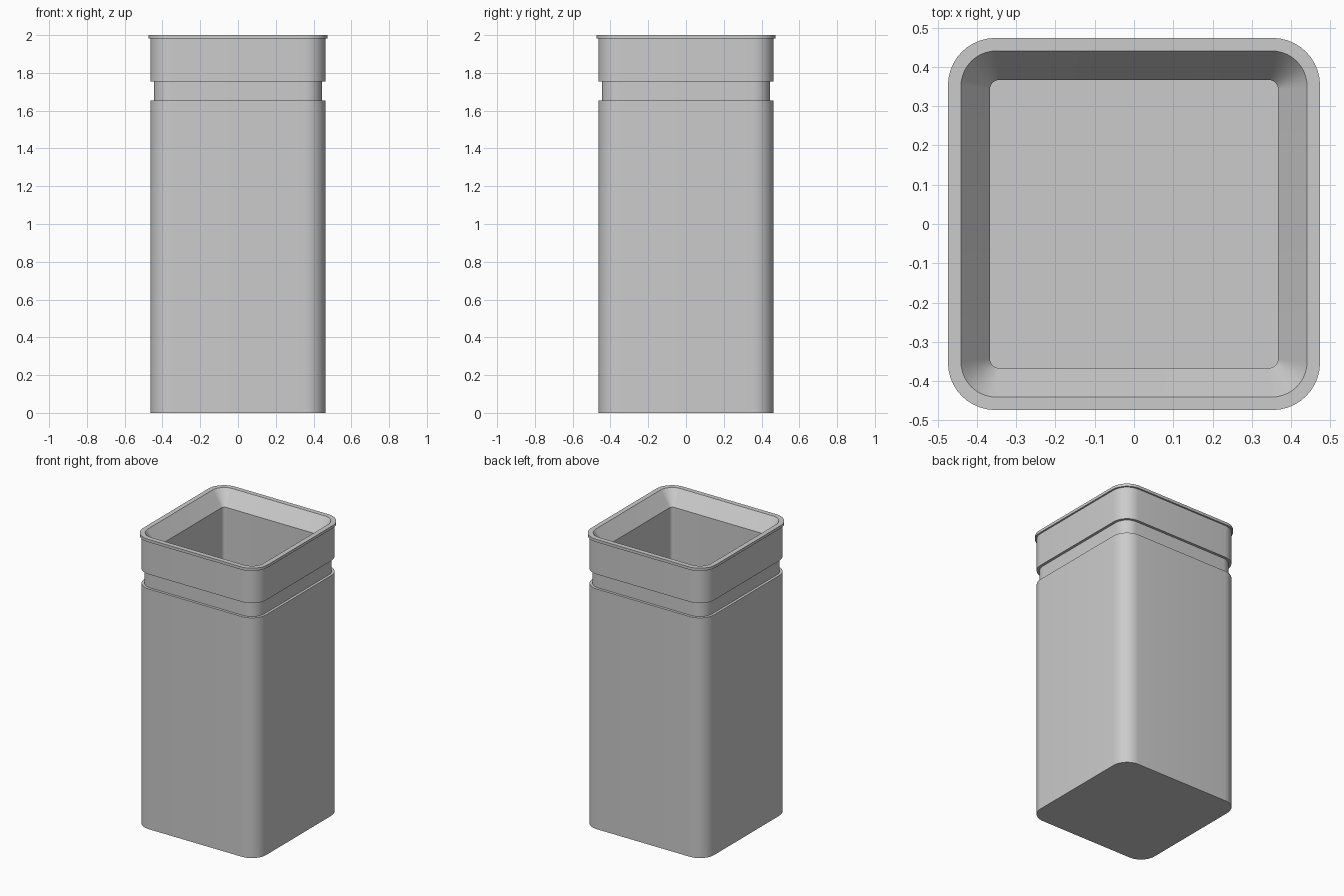
import bpy
import bmesh
from math import cos, sin, pi, radians

if "Cube" in bpy.data.objects:
    bpy.data.objects.remove(bpy.data.objects["Cube"])

CORNER_STEPS = 10

grey = bpy.data.materials.new("plain_grey")
grey.use_nodes = True
colour = (0.6, 0.6, 0.6, 1)
grey.diffuse_color = colour
grey.node_tree.nodes["Principled BSDF"].inputs["Base Color"].default_value = colour


def rounded_square(bm, half, radius, z):
    """Ring of vertices around a square with rounded corners."""
    ring = []
    inner = half - radius
    for corner, (sx, sy) in enumerate([(1, 1), (-1, 1), (-1, -1), (1, -1)]):
        for step in range(CORNER_STEPS + 1):
            a = (corner + step / CORNER_STEPS) * pi / 2
            ring.append(bm.verts.new((sx * inner + radius * cos(a),
                                      sy * inner + radius * sin(a), z)))
    return ring


def loft(name, sections):
    """Closed skin through a sequence of (half width, corner radius, height)."""
    bm = bmesh.new()
    rings = [rounded_square(bm, *s) for s in sections]
    for low, high in zip(rings, rings[1:]):
        for i in range(len(low)):
            j = (i + 1) % len(low)
            bm.faces.new((low[i], low[j], high[j], high[i]))
    bm.faces.new(rings[0][::-1])
    bm.faces.new(rings[-1])
    mesh = bpy.data.meshes.new(name)
    bm.to_mesh(mesh)
    bm.free()
    mesh.materials.append(grey)
    obj = bpy.data.objects.new(name, mesh)
    bpy.context.collection.objects.link(obj)
    bpy.ops.object.select_all(action="DESELECT")
    obj.select_set(True)
    bpy.context.view_layer.objects.active = obj
    bpy.ops.object.shade_smooth_by_angle(angle=radians(30))
    return obj


loft("square_bin", [
    # body
    (0.463, 0.11, 0), (0.463, 0.11, 1.653),
    # recessed neck
    (0.445, 0.092, 1.653), (0.445, 0.092, 1.754),
    # collar
    (0.463, 0.11, 1.754), (0.463, 0.11, 1.981),
    # rim lip
    (0.474, 0.121, 1.981), (0.474, 0.121, 2),
    # sloping mouth
    (0.441, 0.09, 2), (0.367, 0.024, 1.9),
    # inner well down to the floor
    (0.367, 0.024, 0.1),
])
